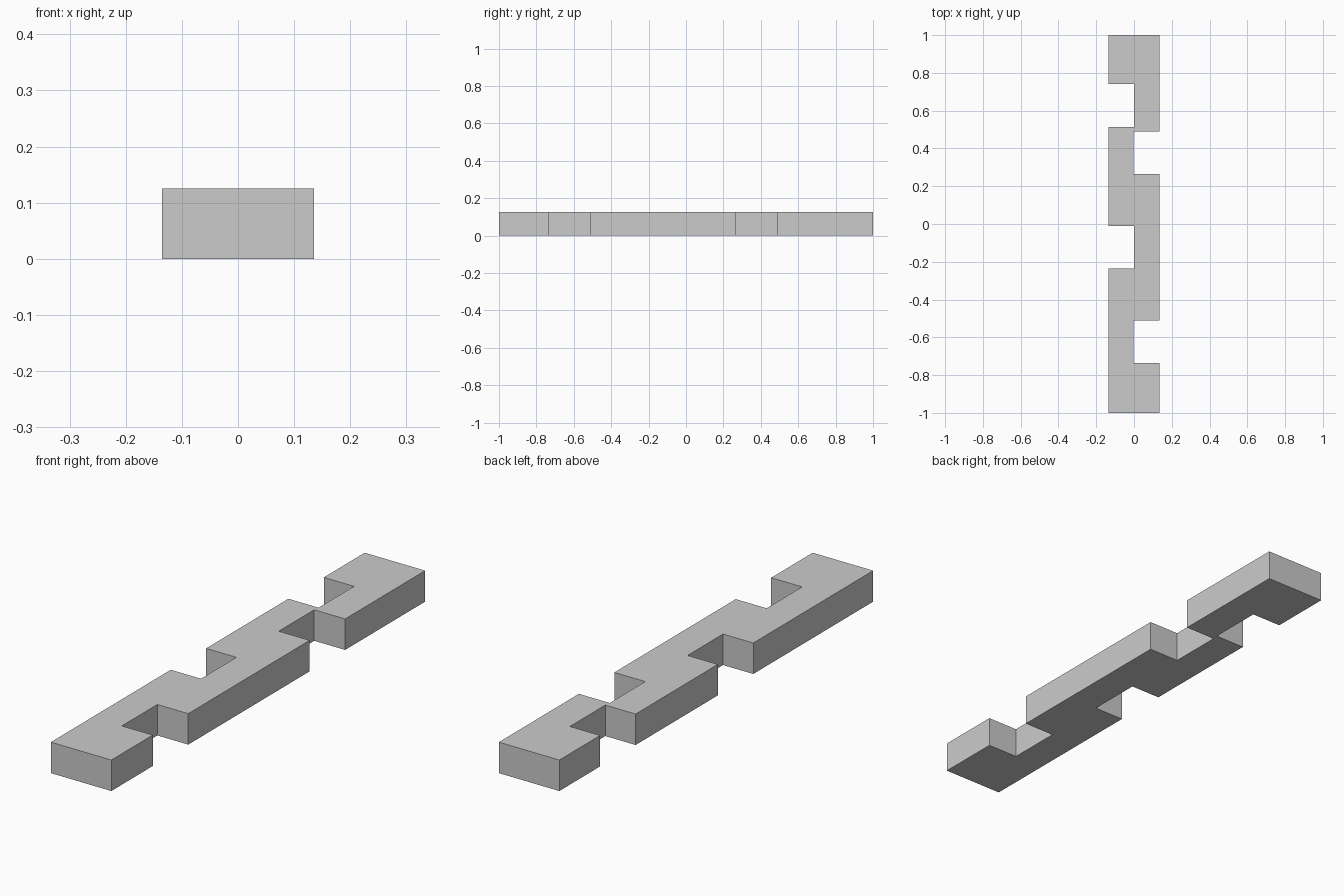
import bpy
import bmesh

if "Cube" in bpy.data.objects:
    bpy.data.objects.remove(bpy.data.objects["Cube"])

HALF_W, HEIGHT = 0.135, 0.125
NOTCH_LEN = 0.226
RIGHT_TOPS = [-0.51, 0.49]   # back edge of each notch on the +x side
LEFT_TOPS = [0.74, -0.01]    # back edge of each notch on the -x side


def notch(side, inner, y_first, y_second):
    """Four outline points stepping in to the centre line and out again."""
    x = side * HALF_W
    return [(x, y_first), (inner, y_first), (inner, y_second), (x, y_second)]


# Notched outline, counter-clockwise from the front left corner
outline = [(-HALF_W, -1), (HALF_W, -1)]
for top in RIGHT_TOPS:
    outline += notch(1, -0.003, top - NOTCH_LEN, top)
outline += [(HALF_W, 1), (-HALF_W, 1)]
for top in LEFT_TOPS:
    outline += notch(-1, 0.0, top, top - NOTCH_LEN)

# Extrude the outline into a solid bar
bm = bmesh.new()
base = bm.faces.new([bm.verts.new((x, y, 0)) for x, y in outline])
result = bmesh.ops.extrude_face_region(bm, geom=[base], use_keep_orig=True)
top_verts = [g for g in result["geom"] if isinstance(g, bmesh.types.BMVert)]
bmesh.ops.translate(bm, verts=top_verts, vec=(0, 0, HEIGHT))
bmesh.ops.recalc_face_normals(bm, faces=bm.faces[:])

mesh = bpy.data.meshes.new("notched_bar")
bm.to_mesh(mesh)
bm.free()
bar = bpy.data.objects.new("notched_bar", mesh)
bpy.context.collection.objects.link(bar)
